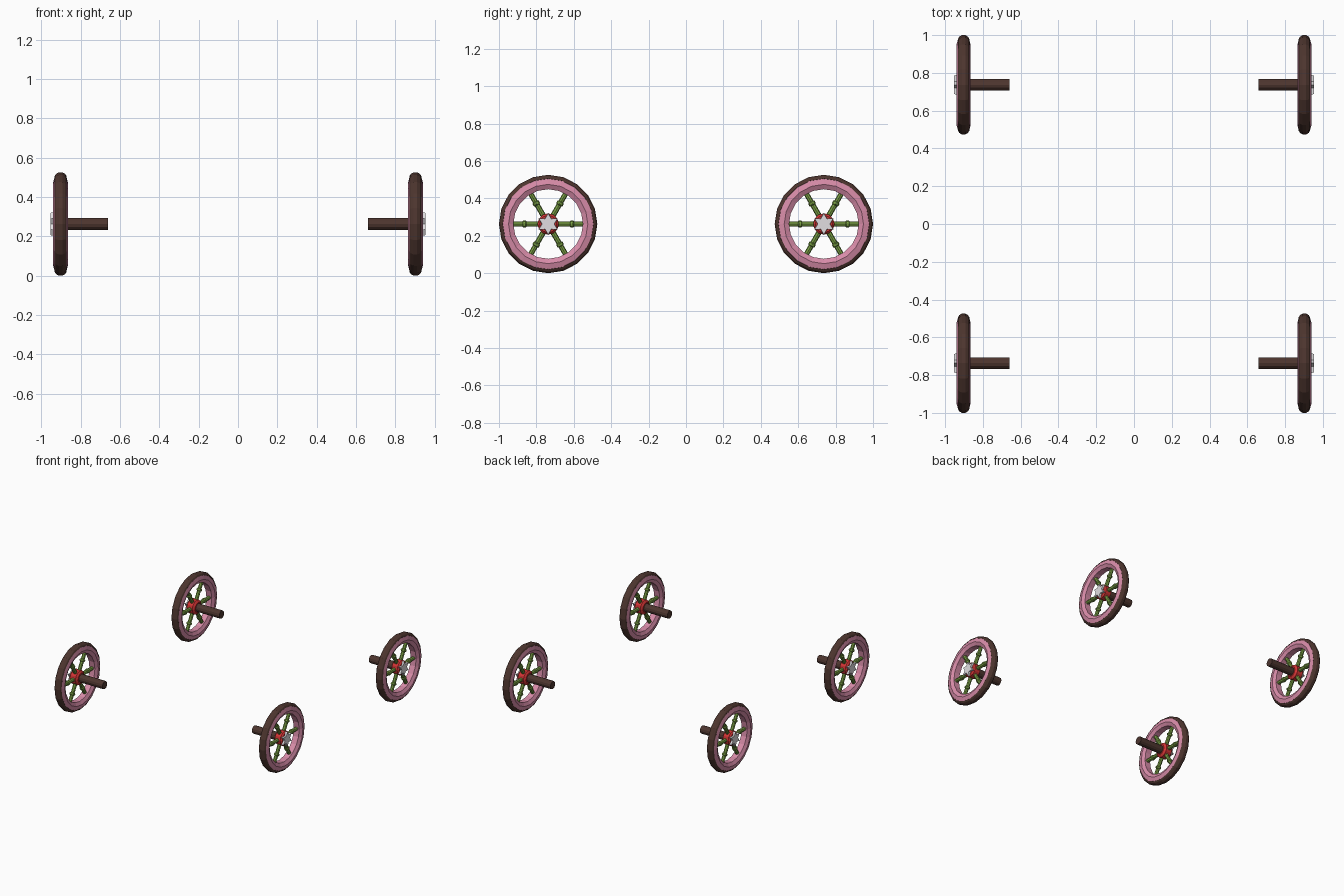
import bpy, bmesh
from math import sin, cos, pi, radians
from mathutils import Matrix, Vector

cube = bpy.data.objects.get("Cube")
if cube:
    bpy.data.objects.remove(cube)

RADIUS, CX, CY = 0.263, 0.902, 0.737
SIDES = 20


def material(name, colour):
    m = bpy.data.materials.new(name)
    m.use_nodes = True
    m.diffuse_color = (*colour, 1)
    m.node_tree.nodes["Principled BSDF"].inputs["Base Color"].default_value = (*colour, 1)
    return m


BROWN = material("dark brown", (0.075, 0.036, 0.028))
PINK = material("pink", (0.68, 0.26, 0.39))
GREEN = material("bamboo green", (0.2, 0.36, 0.06))
RED = material("red", (0.65, 0.035, 0.035))
GREY = material("light grey", (0.75, 0.73, 0.75))


def lathe(bm, profile, sides, closed=False, matrix=Matrix()):
    """Spin (along x, radius) points around the x axis."""
    rings = []
    for x, r in profile:
        rings.append([bm.verts.new(matrix @ Vector((x, r * cos(a), r * sin(a))))
                      for a in (2 * pi * i / sides for i in range(sides))])
    pairs = list(zip(rings, rings[1:]))
    if closed:
        pairs.append((rings[-1], rings[0]))
    for a, b in pairs:
        for i in range(sides):
            j = (i + 1) % sides
            bm.faces.new((a[i], a[j], b[j], b[i]))
    if not closed:
        bm.faces.new(rings[0])
        bm.faces.new(rings[-1])


def finish(bm, name, place, mat):
    """Move a part to its wheel, mirrored on the right side."""
    sx, cy = place
    bm.transform(Matrix.Translation((sx * CX, cy, RADIUS)) @ Matrix.Diagonal((sx, 1, 1, 1)))
    bmesh.ops.recalc_face_normals(bm, faces=bm.faces)
    mesh = bpy.data.meshes.new(name)
    bm.to_mesh(mesh)
    bm.free()
    mesh.materials.append(mat)
    bpy.context.collection.objects.link(bpy.data.objects.new(name, mesh))


def wheel(label, place):
    # Tyre: rounded brown tread
    bm = bmesh.new()
    lathe(bm, [(-.024, .232), (-.030, .243), (-.024, .254), (-.009, RADIUS), (.009, RADIUS),
               (.024, .254), (.030, .243), (.024, .232)], SIDES, True)
    finish(bm, label + "_tyre", place, BROWN)

    # Rim: pink ring, sloping to the tread and to the opening
    bm = bmesh.new()
    lathe(bm, [(-.024, .186), (-.037, .212), (-.029, .244), (.029, .244),
               (.038, .212), (.024, .186)], SIDES, True)
    finish(bm, label + "_rim", place, PINK)

    # Spokes: jointed stalks with a knot and side nubs
    bm = bmesh.new()
    for k in range(6):
        spin = Matrix.Rotation(radians(60 * k), 4, 'X')
        lathe(bm, [(.03, .015), (.116, .014), (.12, .019), (.134, .019),
                   (.138, .014), (.2, .014)], 8, matrix=spin @ Matrix.Rotation(radians(90), 4, 'Z'))
        for s in (-1, 1):
            nub = spin @ Matrix.Translation((s * .018, .127, 0))
            lathe(bm, [(-.004, .006), (.004, .005)], 6, matrix=nub)
    finish(bm, label + "_spokes", place, GREEN)

    # Hub: red drum
    bm = bmesh.new()
    lathe(bm, [(-.034, .04), (-.022, .057), (.026, .057), (.037, .046)], 12)
    finish(bm, label + "_hub", place, RED)

    # Hub cap: six-pointed star plate, points between the spokes
    bm = bmesh.new()
    base, top = [], []
    for i in range(12):
        a, r = radians(30 * i), (.06 if i % 2 else .034)
        base.append(bm.verts.new((.034, r * cos(a), r * sin(a))))
        top.append(bm.verts.new((.051, r * cos(a) * .95, r * sin(a) * .95)))
    bm.faces.new(base)
    bm.faces.new(top)
    for i in range(12):
        j = (i + 1) % 12
        bm.faces.new((base[i], base[j], top[j], top[i]))
    finish(bm, label + "_hub_cap", place, GREY)

    # Axle stub pointing to the middle
    bm = bmesh.new()
    lathe(bm, [(-.242, .031), (.02, .031)], 12)
    finish(bm, label + "_axle", place, BROWN)


for sx, side in ((1, "left"), (-1, "right")):
    for sy, end in ((-1, "front"), (1, "back")):
        wheel(f"{end}_{side}", (sx, sy * CY))
